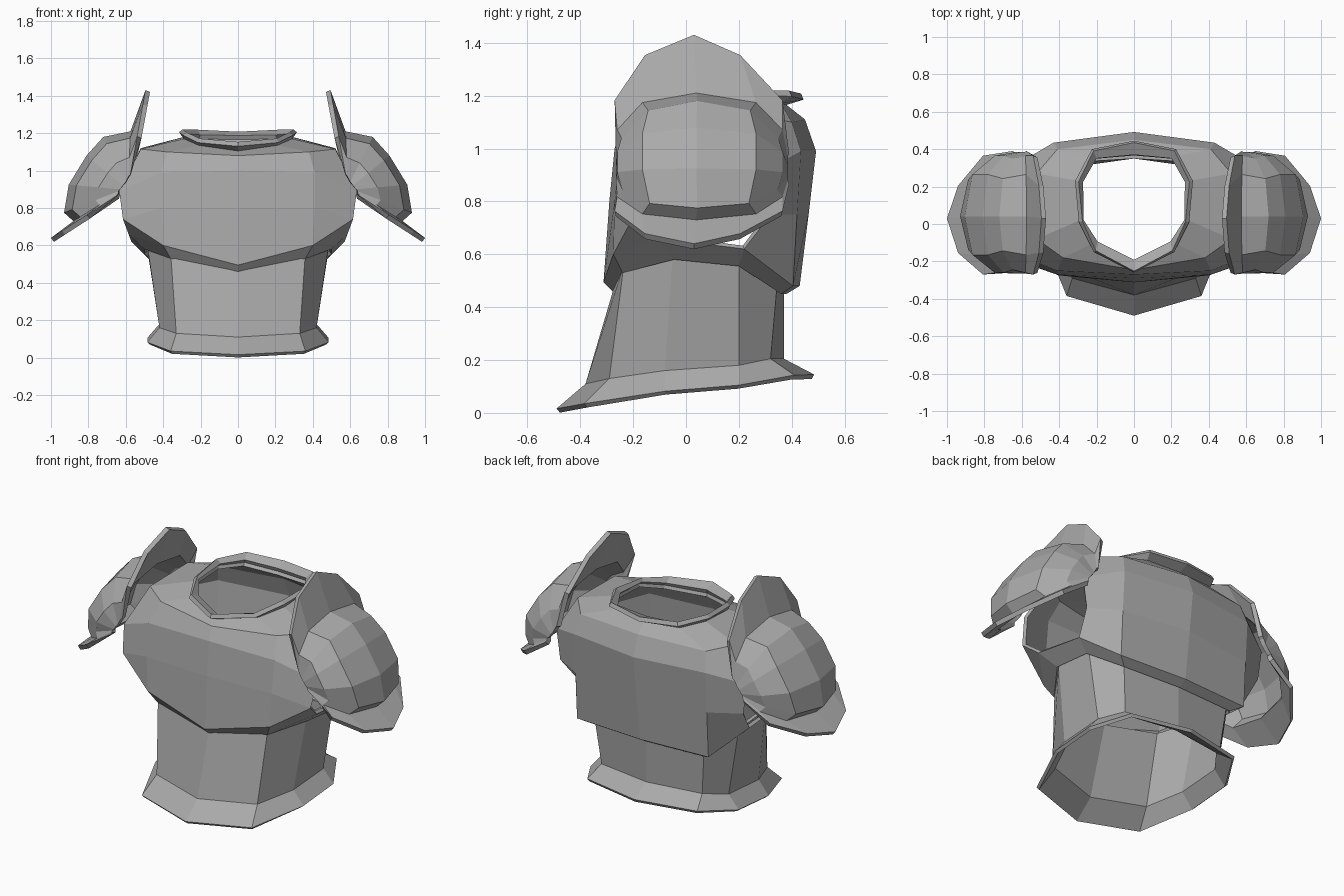
import bpy

steel = bpy.data.materials.new("dark_steel")
steel.diffuse_color = (.4, .4, .4, 1)


def loft(name, rings, thickness, skip=(), split=()):
    """Skin a stack of rings (right half), mirror it and give it plate thickness."""
    n = len(rings[0])
    verts = [p for ring in rings for p in ring]
    faces = []
    for r in range(len(rings) - 1):
        for c in range(n - 1):
            a, b, d, e = r * n + c, r * n + c + 1, (r + 1) * n + c + 1, (r + 1) * n + c
            if (r, c) in split:
                faces += [(a, b, d), (a, d, e)]
            elif (r, c) not in skip:
                faces.append((a, b, d, e))
    mesh = bpy.data.meshes.new(name)
    mesh.from_pydata(verts, [], faces)
    mesh.materials.append(steel)
    obj = bpy.data.objects.new(name, mesh)
    bpy.context.collection.objects.link(obj)
    obj.modifiers.new("mirror", 'MIRROR').use_clip = True
    solid = obj.modifiers.new("thickness", 'SOLIDIFY')
    solid.thickness = thickness
    solid.offset = -1
    return obj


# Each ring runs front centre -> front corner -> side -> back corner -> back centre

# Waist plate with flared hem
hem = [(0, -.49, .016), (.36, -.385, .035), (.485, -.08, .082),
       (.485, .2, .105), (.36, .41, .143), (0, .485, .145)]
hem_top = [(0, -.38, .11), (.33, -.29, .13), (.42, -.08, .16),
           (.42, .2, .18), (.33, .32, .205), (0, .37, .205)]
waist_top = [(0, -.265, .50), (.36, -.235, .56), (.485, -.05, .60),
             (.485, .2, .58), (.36, .345, .49), (0, .37, .48)]
loft("waist_plate", [hem, hem_top, waist_top], .02)

# Chest and back plate, with open arm holes
lip = [(0, -.272, .455), (.36, -.24, .53), (.50, -.045, .58),
       (.50, .2, .555), (.37, .36, .45), (0, .38, .45)]
lower = [(0, -.312, .495), (.40, -.275, .60), (.585, -.10, .66),
         (.57, .22, .62), (.43, .405, .48), (0, .43, .48)]
middle = [(0, -.29, .80), (.41, -.27, .80), (.615, -.20, .74),
          (.60, .32, .75), (.43, .42, .75), (0, .465, .76)]
upper = [(0, -.27, 1.0), (.41, -.25, .99), (.635, -.16, .89),
         (.625, .32, .93), (.43, .435, .99), (0, .492, .99)]
shoulder = [(0, -.245, 1.08), (.38, -.18, 1.10), (.52, -.08, 1.115),
            (.52, .27, 1.12), (.41, .40, 1.10), (0, .45, 1.11)]
neck = [(0, -.20, 1.105), (.21, -.10, 1.135), (.29, .02, 1.17),
        (.29, .23, 1.18), (.21, .36, 1.17), (0, .38, 1.165)]
loft("chest_plate", [lip, lower, middle, upper, shoulder, neck], .02,
     skip={(1, 2), (2, 2), (3, 2)}, split={(1, 1)})

# Flared collar
rim = [(0, -.26, 1.13), (.215, -.15, 1.15), (.295, .01, 1.19),
       (.315, .23, 1.205), (.225, .40, 1.197), (0, .445, 1.185)]
loft("collar", [neck, rim], .025)

# Shoulder guards: arches fanned from the bottom flange to the upright flange
flange = [(-.26, 0), (-.27, .45), (-.155, .83), (.03, 1),
          (.205, .83), (.365, .45), (.39, 0)]
dome = [(-.265, 0), (-.26, .42), (-.165, .85), (.04, 1),
        (.265, .85), (.365, .42), (.385, 0)]


def arch(profile, base, apex, width=1):
    return [(base[0] + r * (apex[0] - base[0]), .05 + (y - .05) * (1 - r + r * width),
             base[1] + r * (apex[1] - base[1])) for y, r in profile]


loft("shoulder_guard", [
    arch(flange, (.65, .865), (1.0, .64)),
    arch(dome, (.64, .88), (.88, .73)),
    arch(dome, (.64, .89), (.93, .775), .85),
    arch(dome, (.63, .90), (.905, .925)),
    arch(dome, (.615, .92), (.81, 1.08)),
    arch(dome, (.60, .94), (.72, 1.18), .88),
    arch(dome, (.585, .97), (.575, 1.21)),
    arch(flange, (.575, .98), (.495, 1.43)),
], .026)
